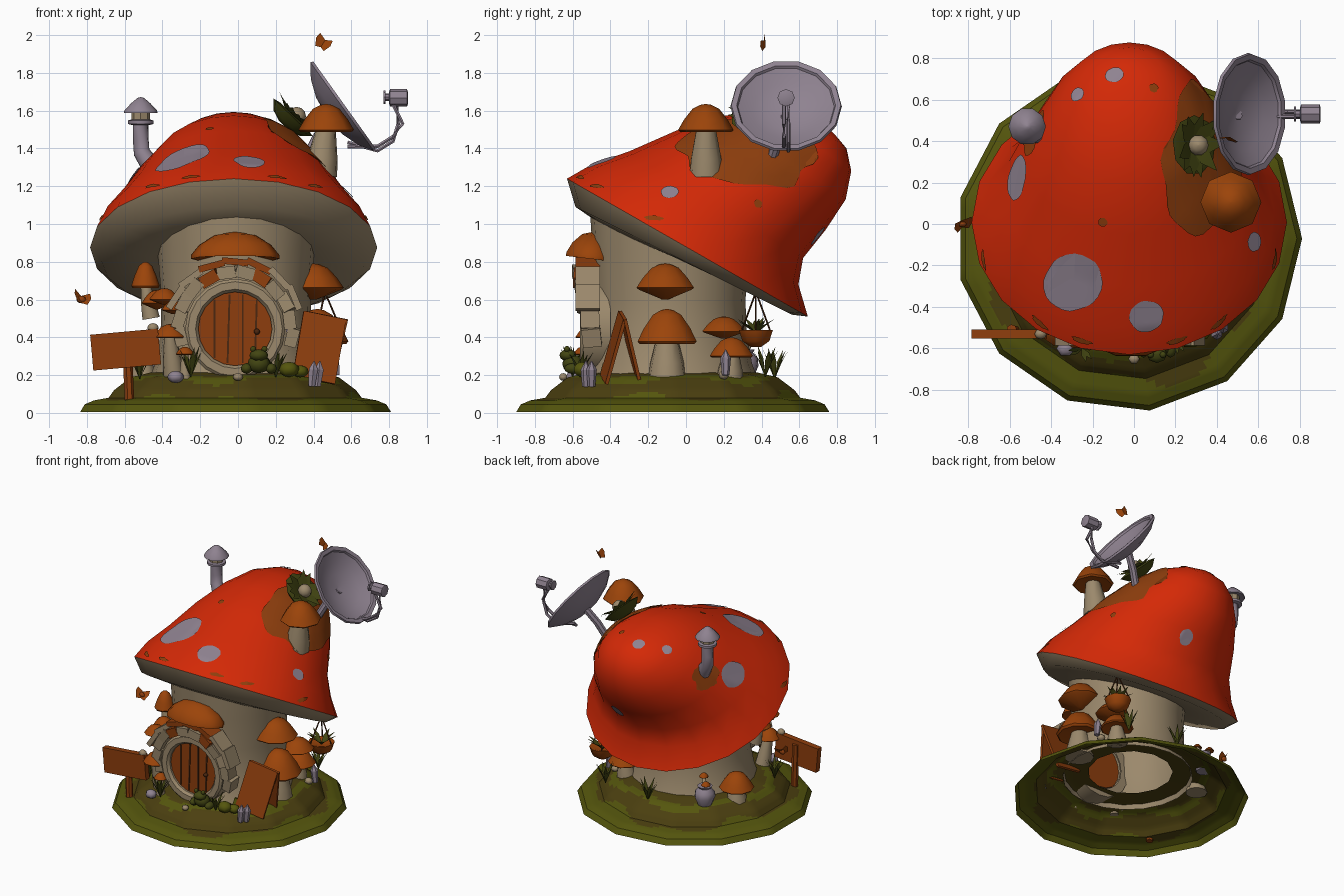
import bpy, bmesh, math, random
from math import sin, cos, pi
from mathutils import Vector, Matrix, Euler
from mathutils.bvhtree import BVHTree

if "Cube" in bpy.data.objects:
    bpy.data.objects.remove(bpy.data.objects["Cube"])

random.seed(4)
COL = dict(red=(0.66, 0.022, 0.002), orange=(0.33, 0.058, 0.003), brown=(0.27, 0.048, 0.004),
           dark_brown=(0.07, 0.02, 0.005), tan=(0.33, 0.25, 0.15), lilac=(0.275, 0.225, 0.28),
           green=(0.09, 0.092, 0.004), earth=(0.07, 0.05, 0.005), leaf=(0.055, 0.06, 0.006))
MAT = {}
for n, c in COL.items():
    MAT[n] = bpy.data.materials.new(n)
    MAT[n].diffuse_color = (*c, 1)


def make(name, verts, faces, mats, idx=None, angle=40, M=None):
    me = bpy.data.meshes.new(name)
    me.from_pydata([tuple(v) for v in verts], [], faces)
    for m in mats.split():
        me.materials.append(MAT[m])
    for p in me.polygons:
        p.use_smooth = True
        p.material_index = idx[p.index] if idx else 0
    bm = bmesh.new()
    bm.from_mesh(me)
    bmesh.ops.recalc_face_normals(bm, faces=bm.faces)
    bm.to_mesh(me)
    bm.free()
    if M:
        me.transform(M)
    me.set_sharp_from_angle(angle=math.radians(angle))
    ob = bpy.data.objects.new(name, me)
    bpy.context.collection.objects.link(ob)
    return ob


def loft(name, rings, mats, bands=None, closed=True, angle=40, M=None):
    n = len(rings[0])
    bands = bands or [0] * (len(rings) - 1)
    faces, idx = [], []
    for k in range(len(rings) - 1):
        for i in range(n):
            j = (i + 1) % n
            faces.append((k*n + i, k*n + j, k*n + n + j, k*n + n + i))
            idx.append(bands[k])
    if closed:
        faces += [tuple(range(n)), tuple(range(len(rings)*n - n, len(rings)*n))]
        idx += [bands[0], bands[-1]]
    return make(name, [p for r in rings for p in r], faces, mats, idx, angle, M)


def circle(r, z, n):
    return [Vector((r*cos(2*pi*i/n), r*sin(2*pi*i/n), z)) for i in range(n)]


def aim(loc, axis=(0, 0, 1)):
    return Matrix.Translation(loc) @ Vector(axis).to_track_quat('Z', 'Y').to_matrix().to_4x4()


def lathe(name, prof, n, mats, loc=(0, 0, 0), axis=(0, 0, 1), **kw):
    return loft(name, [circle(r, z, n) for r, z in prof], mats, M=aim(loc, axis), **kw)


def tube(name, pts, radii, mat, n=8):
    pts = [Vector(p) for p in pts]
    rings = []
    for i, p in enumerate(pts):
        t = pts[min(i + 1, len(pts) - 1)] - pts[max(i - 1, 0)]
        r = radii[i] if isinstance(radii, (list, tuple)) else radii
        q = aim(p, t)
        rings.append([q @ c for c in circle(r, 0, n)])
    return loft(name, rings, mat)


def box(name, size, loc, mat, rot=(0, 0, 0)):
    x, y, z = [s/2 for s in size]
    lo, hi = [[Vector((a, b, h)) for a, b in ((-x, -y), (x, -y), (x, y), (-x, y))] for h in (-z, z)]
    return loft(name, [lo, hi], mat, M=Matrix.Translation(loc) @ Euler(rot).to_matrix().to_4x4())


def ball(name, loc, size, mat, n=10):
    prof = [(max(0.02, sin(pi*k/6)), -cos(pi*k/6)) for k in range(7)]
    rings = [[Vector((c.x*size[0], c.y*size[1], c.z*size[2])) + Vector(loc) for c in circle(r, z, n)] for r, z in prof]
    return loft(name, rings, mat, angle=80)


def mushroom(name, loc, r, h, foot=None, sr=0.5, n=10):
    under = (r*.3, h*.05) if foot else (r*.12, -h*.45)
    lathe(name + "_cap", [under, (r*.92, -h*.06), (r, .02*h), (r*.78, h*.42), (r*.48, h*.82), (r*.2, h*.97), (r*.02, h)], n, "orange", loc)
    if foot:
        a, b = Vector(foot), Vector(loc)
        tube(name + "_stem", [a, a.lerp(b, .4), b + Vector((0, 0, h*.1))], [r*sr*1.25, r*sr*1.1, r*sr*.7], "tan", 9)


def tuft(name, loc, n, h, spread, w, mat="leaf", axis=(0, 0, 1)):
    v, f = [], []
    for i in range(n):
        a = 2*pi*i/n + random.uniform(-.3, .3)
        d, s = Vector((cos(a), sin(a), 0)), Vector((-sin(a), cos(a), 0))
        hh, k = h*random.uniform(.7, 1), len(v)
        v += [s*w*.3, -s*w*.3, d*spread*.5 + s*w + Vector((0, 0, hh*.6)),
              d*spread*.5 - s*w + Vector((0, 0, hh*.6)), d*spread + Vector((0, 0, hh))]
        f += [(k, k+1, k+3, k+2), (k+2, k+3, k+4)]
    return make(name, v, f, mat, M=aim(loc, axis))


# ground mound: open shell with a 13-sided outline and earthy patches
G, S = (-0.025, -0.07), 13
prof = [(.835, .005), (.81, .045), (.76, .066), (.68, .08), (.65, .12), (.56, .188), (.45, .214), (.3, .222)]
fine = [tuple(a[k] + (b[k] - a[k])*t/4 for k in (0, 1)) for a, b in zip(prof, prof[1:]) for t in range(4)] + [prof[-1]]
rings = []
for r, z in fine:
    ring = circle(r, z, S*8)
    for i, c in enumerate(ring):
        f = cos(pi/S)/cos((i % 8)*pi/(4*S) - pi/S)
        ring[i] = Vector((c.x*f + G[0], c.y*f + G[1], z))
    rings.append(ring)
ground = loft("ground_mound", rings, "green earth", closed=False, angle=35)
for p in ground.data.polygons:
    x, y = p.center.x - G[0], p.center.y - G[1]
    r, a = math.hypot(x, y), math.atan2(y, x)
    if r < .685 + .035*sin(4*a) + .025*sin(9*a) and not .51 < r + .03*sin(5*a + 1) < .57:
        p.material_index = 1

# house stem
lathe("house_stem", [(.46, .18), (.43, .26), (.40, .42), (.395, .6), (.415, .85), (.43, 1.1)], 20, "tan",
      (-.01, -.08, 0), closed=False)

# big leaning cap: each ring is (front y, front z, back y, back z, half width)
capr = [(-.43, .985, .31, .66, .44), (-.585, 1.09, .56, .52, .70), (-.63, 1.24, .645, .51, .76),
        (-.5, 1.315, .595, .68, .70), (-.3, 1.385, .62, .82, .61), (-.05, 1.495, .74, .97, .51),
        (.2, 1.574, .845, 1.13, .395), (.45, 1.593, .875, 1.28, .28), (.66, 1.545, .85, 1.40, .15), (.76, 1.5, .8, 1.46, .03)]
rings = [[Vector((-.023 + w*sin(2*pi*i/20), (a + c)/2 + (a - c)/2*cos(2*pi*i/20), (b + d)/2 + (b - d)/2*cos(2*pi*i/20)))
          for i in range(20)] for a, b, c, d, w in capr]
cap = loft("house_cap", rings, "tan red", [0, 0] + [1]*7, angle=50)
bvh = BVHTree.FromPolygons([v.co for v in cap.data.vertices], [list(p.vertices) for p in cap.data.polygons])
rim = [a.lerp(b, .2) + Vector((0, 0, .03)) for a, b in zip(rings[2], rings[3])]


# painted patches pressed onto the cap
def decal(name, p, ru, rv, mat, wob=.04, n=24):
    loc, nor, _, _ = bvh.find_nearest(Vector(p))
    u = Vector((0, 0, 1)).cross(nor).normalized()
    v = nor.cross(u)
    rings = []
    for f in (.03, .2, .4, .6, .8, 1):
        ring = []
        for i in range(n):
            a = 2*pi*i/n
            g = f*(1 + wob*(sin(3*a + 1) + sin(5*a) + .8*sin(8*a + 2)))
            q = loc + u*ru*g*cos(a) + v*rv*g*sin(a)
            hit, hn, _, _ = bvh.ray_cast(q + nor*.3, -nor)
            if hit is None:
                hit, hn, _, _ = bvh.find_nearest(q)
            ring.append(hit + hn*.007)
        rings.append(ring)
    loft(name, rings, mat)


for i, (p, a, b) in enumerate([((-.30, -.285, 1.36), .135, .16), ((.06, -.445, 1.33), .083, .08), ((-.53, .22, 1.2), .11, .09),
                               ((.56, -.085, 1.15), .047, .045), ((-.095, .72, 1.52), .045, .04), ((-.255, .61, 1.46), .035, .035),
                               ((.1, .68, .95), .05, .06)]):
    decal(f"cap_spot_{i}", p, a, b, "lilac", .015)
decal("cap_moss_right", (.34, .31, 1.4), .36, .25, "brown", .045, 40)
decal("cap_moss_chimney", (-.44, .43, 1.25), .11, .09, "brown", .08)
for i, p in enumerate([(-.15, .01, 1.5), (.1, .66, 1.55), (.48, .37, 1.1)]):
    decal(f"cap_moss_dot_{i}", p, .022, .022, "brown")
for i in (1, 2, 4, 16, 18, 19):
    decal(f"cap_rim_moss_{i}", rim[i], .05, .014, "brown", .08)

# chimney
tube("chimney_pipe", [(-.42, .42, 1.22), (-.47, .44, 1.32), (-.51, .465, 1.38), (-.515, .47, 1.45), (-.515, .47, 1.56)],
     [.05, .05, .045, .042, .042], "lilac", 10)
lathe("chimney_collar", [(.05, 1.525), (.068, 1.53), (.068, 1.548), (.05, 1.553)], 10, "lilac", (-.515, .47, 0))
lathe("chimney_neck", [(.05, 1.55), (.05, 1.6)], 8, "tan", (-.515, .47, 0))
lathe("chimney_hood", [(.03, 1.6), (.09, 1.588), (.086, 1.602), (.05, 1.64), (.018, 1.667), (.002, 1.672)], 10, "lilac", (-.515, .47, 0))

# satellite dish with feed arm
lathe("dish", [(.002, -.10), (.12, -.09), (.22, -.055), (.295, -.005), (.29, .01), (.262, .006), (.255, -.008), (.18, -.045), (.1, -.068), (.002, -.078)],
      14, "lilac", (.555, .53, 1.625), (.81, 0, .58), angle=25)
tube("dish_mount", [(.34, .44, 1.3), (.42, .49, 1.46), (.50, .53, 1.57)], .028, "lilac")
for k, s in enumerate((-.012, .012)):
    tube(f"feed_arm_{k}", [(.58, .53 + s, 1.42 + s), (.74, .53 + s, 1.40 - s), (.82, .53 + s, 1.45 - s), (.86 - s, .53 + s, 1.53), (.83 + s, .53 + s, 1.64)], .011, "lilac", 6)
lathe("feed_horn", [(.03, -.05), (.046, -.045), (.046, .045), (.03, .05)], 8, "lilac", (.85, .53, 1.668), (1, 0, 0))
lathe("feed_lens", [(.02, 0), (.02, .03), (.036, .03), (.036, .04)], 8, "lilac", (.81, .53, 1.672), (-1, 0, 0))

# mushroom and leafy nest on the cap
mushroom("roof_mushroom", (.467, .105, 1.495), .147, .14, (.435, .105, 1.26), .5, 8)
N = (.69, 0, .72)
lathe("nest", [(.04, -.05), (.10, -.03), (.145, .015), (.10, .025), (.002, .0)], 9, "leaf", (.28, .38, 1.555), N)
tuft("nest_leaves", (.28, .38, 1.55), 11, .07, .16, .04, "leaf", N)
ball("nest_bulb", (.31, .38, 1.57), (.05, .05, .05), "tan")

# round door, frame, planks and stone arch
D = (-.015, 0, .445)
lathe("door_frame", [(.20, .40), (.265, .40), (.265, .545), (.25, .56), (.21, .56), (.195, .54), (.195, .40)], 20, "tan", D, (0, -1, 0), closed=False, angle=30)
lathe("door_leaf", [(.2, .42), (.2, .525)], 20, "brown", D, (0, -1, 0))
for i, x in enumerate((-.11, -.035, .04, .11)):
    box(f"door_groove_{i}", (.01, .006, 1.85*math.sqrt(.2**2 - x*x)), (D[0] + x, -.528, D[2]), "dark_brown", (0, .03*(i % 2), 0))
ball("door_knob", (.1, -.54, .43), (.016, .016, .016), "dark_brown")
for i in range(12):
    a = math.radians(-8 + 196*i/11)
    rr = .30 + random.uniform(-.01, .01)
    box(f"arch_stone_{i}", (.065, .1, .098), (D[0] + rr*cos(a), -.50 - .05*max(0, sin(a)), D[2] + rr*sin(a)), "brown" if i in (4, 7) else "tan",
        (random.uniform(-.15, .15), -a + random.uniform(-.15, .15), 0))
for i in range(7):
    a = math.radians(28 + 124*i/6)
    box(f"arch_tile_{i}", (.035, .13, .14), (D[0] + .355*cos(a), -.52, D[2] + .355*sin(a)), "brown" if 2 <= i <= 4 else "tan", (0, -a + .1, 0))
awning = lathe("door_awning", [(.1, .0), (.235, -.02), (.235, 0), (.19, .055), (.11, .105), (.004, .125)], 10, "orange")
awning.data.transform(Matrix.Translation((-.015, -.5, .835)) @ Matrix.Rotation(-.12, 4, 'X') @ Matrix.Diagonal((1, .6, 1, 1)))
box("door_lamp", (.035, .05, .05), (.275, -.52, .45), "lilac", (0, .2, 0))

# shelf and ground mushrooms: rim centre, radius, height, foot
for i, (loc, r, h, foot) in enumerate([
        ((.40, -.11, .66), .16, .13, None), ((.42, -.1, .375), .165, .175, (.42, -.1, .19)),
        ((.37, .2, .43), .12, .08, None), ((.36, .24, .30), .12, .10, (.35, .23, .18)),
        ((-.49, -.2, .67), .075, .13, (-.46, -.2, .5)), ((-.39, -.46, .60), .08, .06, None),
        ((-.34, -.5, .545), .065, .05, None), ((-.36, -.5, .40), .09, .07, (-.34, -.46, .2)),
        ((-.28, -.55, .31), .05, .04, (-.28, -.55, .18)), ((-.43, -.3, .58), .08, .07, None),
        ((-.50, .09, .27), .125, .12, (-.50, .09, .16))]):
    mushroom(f"mushroom_{i}", loc, r, h, foot)

# pot with little mushrooms behind the house
lathe("flower_pot", [(.05, .19), (.075, .25), (.07, .29), (.045, .32), (.055, .335)], 9, "lilac", (-.38, .31, 0))
for i, d in enumerate((-.03, .03)):
    mushroom(f"pot_mushroom_{i}", (-.38 + d, .31 - d, .37 + d/2), .035, .03, (-.38, .31, .32), .4, 7)

# hanging basket
lathe("basket", [(.03, .35), (.075, .38), (.095, .44), (.08, .44), (.02, .42)], 10, "orange", (.46, .37, 0))
tuft("basket_leaves", (.46, .37, .42), 10, .09, .11, .016)
for i in range(3):
    a = 2*pi*i/3
    tube(f"basket_rope_{i}", [(.46 + .085*cos(a), .37 + .085*sin(a), .44), (.46, .37, .64)], .005, "dark_brown", 5)

# left signpost
box("sign_board", (.36, .045, .19), (-.595, -.53, .335), "brown", (0, -.09, 0))
tube("sign_post", [(-.575, -.515, .06), (-.59, -.51, .4)], .026, "brown", 7)
ball("sign_snail", (-.45, -.53, .45), (.03, .025, .025), "tan", 8)

# folding board on the right
for i, s in enumerate((-1, 1)):
    box(f"folding_board_{i}", (.23, .018, .36), (.43, -.34 + s*.045, .345), "brown", (s*.25, .2, .12))
box("folding_board_moss", (.2, .02, .05), (.37, -.426, .215), "green", (-.25, .2, .12))

# frog by the door
for n, p, s in [("body", (.11, -.6, .26), (.06, .055, .05)), ("head", (.11, -.625, .305), (.05, .045, .032)),
                ("leg_l", (.045, -.6, .235), (.03, .045, .028)), ("leg_r", (.175, -.6, .235), (.03, .045, .028)),
                ("eye_l", (.08, -.63, .338), (.016, .016, .016)), ("eye_r", (.14, -.63, .338), (.016, .016, .016))]:
    ball("frog_" + n, p, s, "leaf", 8)

# rocks, crystals and grass
for i, (x, y, z, r, m) in enumerate([(.27, -.55, .23, .05, "green"), (.33, -.52, .22, .04, "green"), (-.33, -.6, .19, .04, "lilac"),
                                     (0, -.65, .19, .025, "tan"), (.47, .2, .2, .03, "tan")]):
    ball(f"rock_{i}", (x, y, z), (r*1.1, r, r*.8), m, 6)
for i, (x, y, z) in enumerate([(.39, -.53, .14), (.52, .21, .2), (.42, -.5, .14)]):
    lathe(f"crystal_{i}", [(.02, 0), (.028, .09), (.003, .135)], 6, "lilac", (x, y, z), (.1 - .2*(i % 2), 0, 1), angle=20)
for i, (x, y, z) in enumerate([(-.25, -.6, .19), (.2, -.56, .19), (.4, .42, .19), (-.52, -.35, .18), (0, .47, .18)]):
    tuft(f"grass_{i}", (x, y, z), 8, .17, .07, .012)


# butterflies
def butterfly(name, loc, s, rot):
    for k in (-1, 1):
        v = [(0, -.5*s, 0), (0, .5*s, 0), (k*.9*s, .9*s, .35*s), (k*s, .2*s, .4*s), (k*.6*s, -.7*s, .25*s)]
        make(f"{name}_wing_{k + 1}", v, [(0, 1, 2, 3, 4)], "orange", M=Matrix.Translation(loc) @ Euler(rot).to_matrix().to_4x4())


butterfly("butterfly_top", (.45, .42, 1.955), .045, (1.45, .55, -.25))
butterfly("butterfly_left", (-.83, 0, .60), .05, (.9, .3, .4))
ball("butterfly_left_body", (-.83, 0, .60), (.025, .015, .02), "brown", 6)

for m in bpy.data.materials:
    if m.users and not m.is_grease_pencil:
        m.use_nodes = True
        m.node_tree.nodes["Principled BSDF"].inputs["Base Color"].default_value = m.diffuse_color
